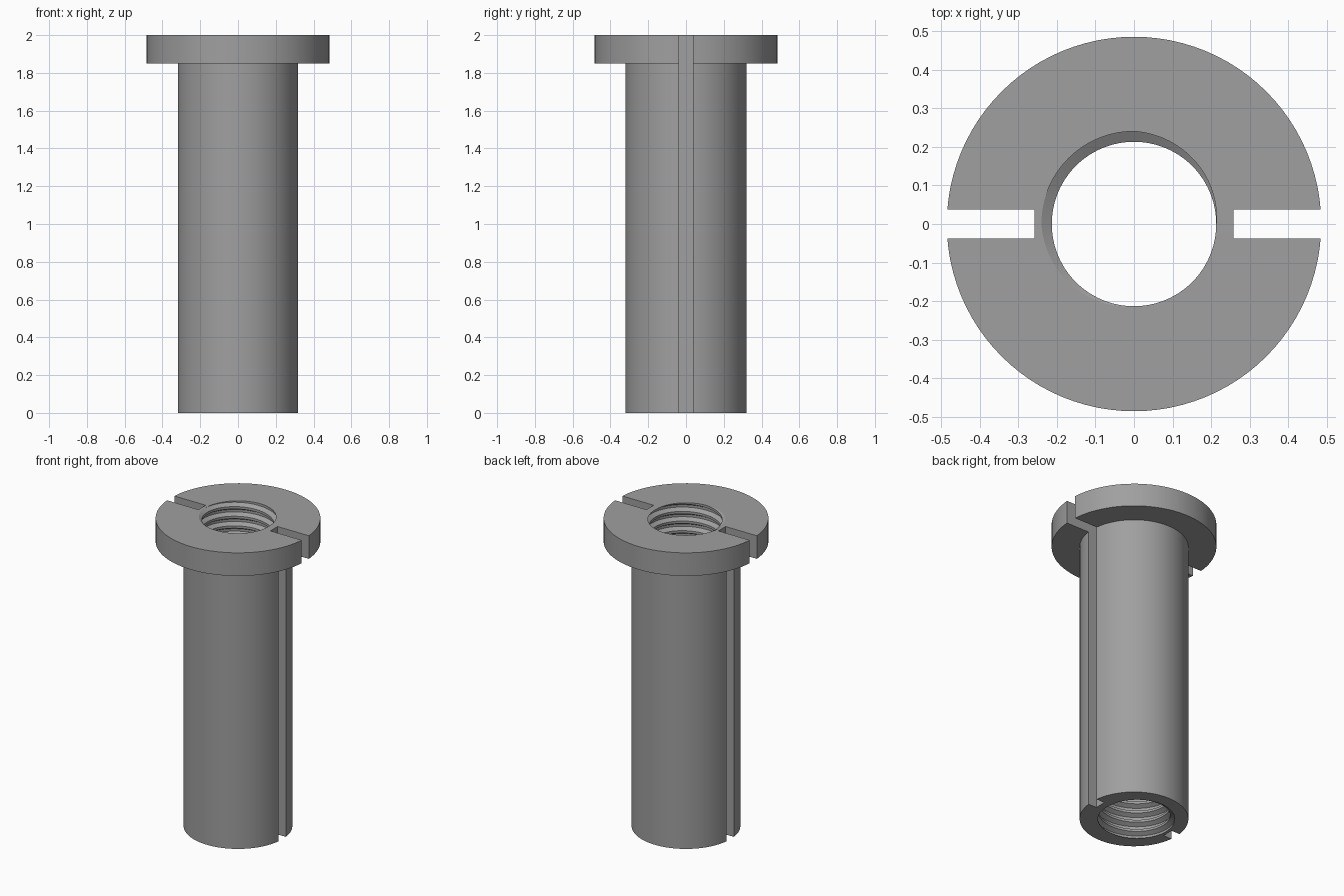
import bpy, bmesh, math

if "Cube" in bpy.data.objects:
    bpy.data.objects.remove(bpy.data.objects["Cube"])

HEIGHT, FLANGE_Z = 2.0, 1.85
FLANGE_R, BODY_R = 0.485, 0.32
MINOR_R, MAJOR_R = 0.213, 0.24
PITCH = 0.0625
SEGS = 96


def thread_radius(phase):
    """Trapezoid thread: crest, flank, root, flank, a quarter pitch each."""
    p = phase % 1.0
    if p < 0.25:
        t = 0.0
    elif p < 0.5:
        t = (p - 0.25) * 4
    elif p < 0.75:
        t = 1.0
    else:
        t = (1.0 - p) * 4
    return MINOR_R + (MAJOR_R - MINOR_R) * t


def column(turn):
    """Closed (radius, z) section: outside going down, threaded bore going up."""
    pts = [(FLANGE_R, HEIGHT), (FLANGE_R, FLANGE_Z), (BODY_R, FLANGE_Z), (BODY_R, 0.0)]
    rows = round(HEIGHT / PITCH * 4)
    for j in range(-4, rows + 1):
        z = min(max((j / 4 + turn) * PITCH, 0.0), HEIGHT)
        pts.append((thread_radius(z / PITCH - turn), z))
    return pts


# Flanged sleeve with helical bore
bm = bmesh.new()
columns = []
for i in range(SEGS + 1):
    a = math.tau * i / SEGS
    columns.append([bm.verts.new((r * math.cos(a), r * math.sin(a), z))
                    for r, z in column(i / SEGS)])
n = len(columns[0])
for a, b in zip(columns, columns[1:]):
    for k in range(n):
        m = (k + 1) % n
        bm.faces.new((a[k], b[k], b[m], a[m]))
bmesh.ops.remove_doubles(bm, verts=bm.verts, dist=1e-5)
bmesh.ops.recalc_face_normals(bm, faces=bm.faces)
mesh = bpy.data.meshes.new("threaded_sleeve")
bm.to_mesh(mesh)
bm.free()
sleeve = bpy.data.objects.new("threaded_sleeve", mesh)
bpy.context.collection.objects.link(sleeve)

grey = bpy.data.materials.new("steel_grey")
grey.diffuse_color = (0.35, 0.35, 0.35, 1)
grey.use_nodes = True
grey.node_tree.nodes["Principled BSDF"].inputs["Base Color"].default_value = grey.diffuse_color
mesh.materials.append(grey)

# Full-length slots on both sides
bpy.context.view_layer.objects.active = sleeve
for side, name in ((1, "right_slot_cutter"), (-1, "left_slot_cutter")):
    bpy.ops.mesh.primitive_cube_add(size=1, location=(side * (0.258 + 0.2), 0, 1))
    cutter = bpy.context.object
    cutter.name = name
    cutter.scale = (0.4, 0.074, 2.4)
    cutter.hide_render = True
    cutter.data.materials.append(grey)
    bpy.ops.object.select_all(action='DESELECT')
    sleeve.select_set(True)
    bpy.context.view_layer.objects.active = sleeve
    mod = sleeve.modifiers.new("slot", 'BOOLEAN')
    mod.operation = 'DIFFERENCE'
    mod.solver = 'EXACT'
    mod.object = cutter
    bpy.ops.object.modifier_apply(modifier=mod.name)
    bpy.data.objects.remove(cutter)

bpy.ops.object.shade_smooth_by_angle(angle=math.radians(30))
